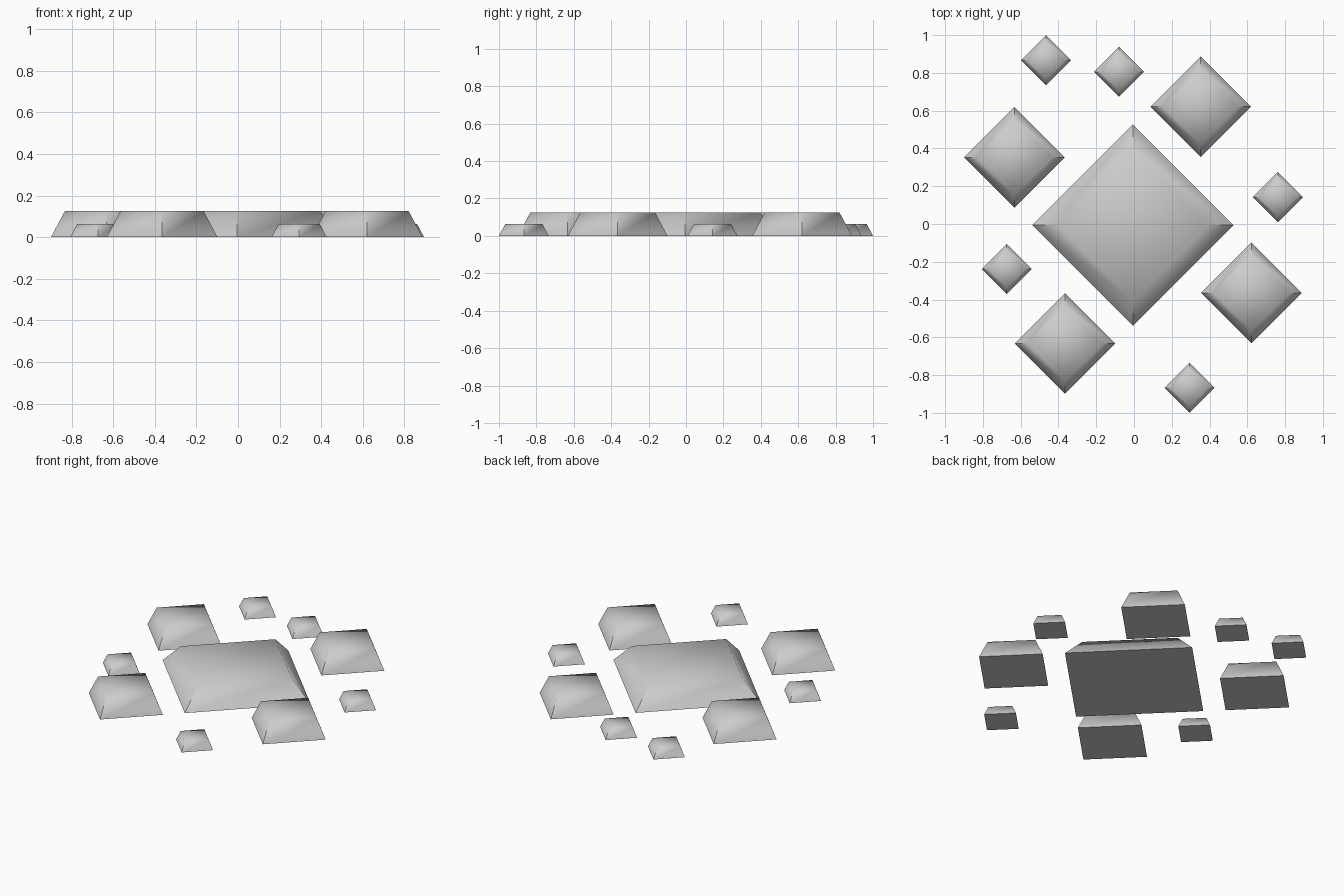
import bpy
from math import cos, sin, pi
from mathutils import Vector

if "Cube" in bpy.data.objects:
    bpy.data.objects.remove(bpy.data.objects["Cube"])


def stud(name, x, y, radius, height):
    """Diamond-footed truncated pyramid: sharp corners at the foot, soft at the top."""
    ring = [(cos(i * pi / 2), sin(i * pi / 2)) for i in range(4)]
    verts = [(radius * s * c, radius * s * d, z)
             for s, z in ((1, 0), (0.75, height)) for c, d in ring]
    faces = [(3, 2, 1, 0), (4, 5, 6, 7)]
    faces += [(i, (i + 1) % 4, 4 + (i + 1) % 4, 4 + i) for i in range(4)]
    mesh = bpy.data.meshes.new(name)
    mesh.from_pydata(verts, [], faces)
    mesh.update()

    # flat normals along the foot, averaged normals around the top
    normals = []
    for p in mesh.polygons:
        p.use_smooth = True
        for v in p.vertices:
            if v < 4:
                normals.append(p.normal.copy())
            else:
                total = sum((q.normal for q in mesh.polygons if v in q.vertices), Vector())
                normals.append(total.normalized())
    mesh.normals_split_custom_set(normals)

    ob = bpy.data.objects.new(name, mesh)
    ob.location = (x, y, 0)
    bpy.context.collection.objects.link(ob)
    return ob


CX, CY = -0.006, -0.006

# large central stud
stud("centre_stud", CX, CY, 0.533, 0.125)

# four medium studs turned about the centre
x, y = 0.359, 0.627
for i in range(4):
    stud(f"medium_stud_{i + 1}", CX + x, CY + y, 0.2665, 0.125)
    x, y = -y, x

# scattered small studs
spots = [(-0.466, 0.867), (-0.079, 0.806), (0.762, 0.142), (-0.674, -0.238), (0.294, -0.867)]
for i, (x, y) in enumerate(spots):
    stud(f"small_stud_{i + 1}", x, y, 0.133, 0.0625)
